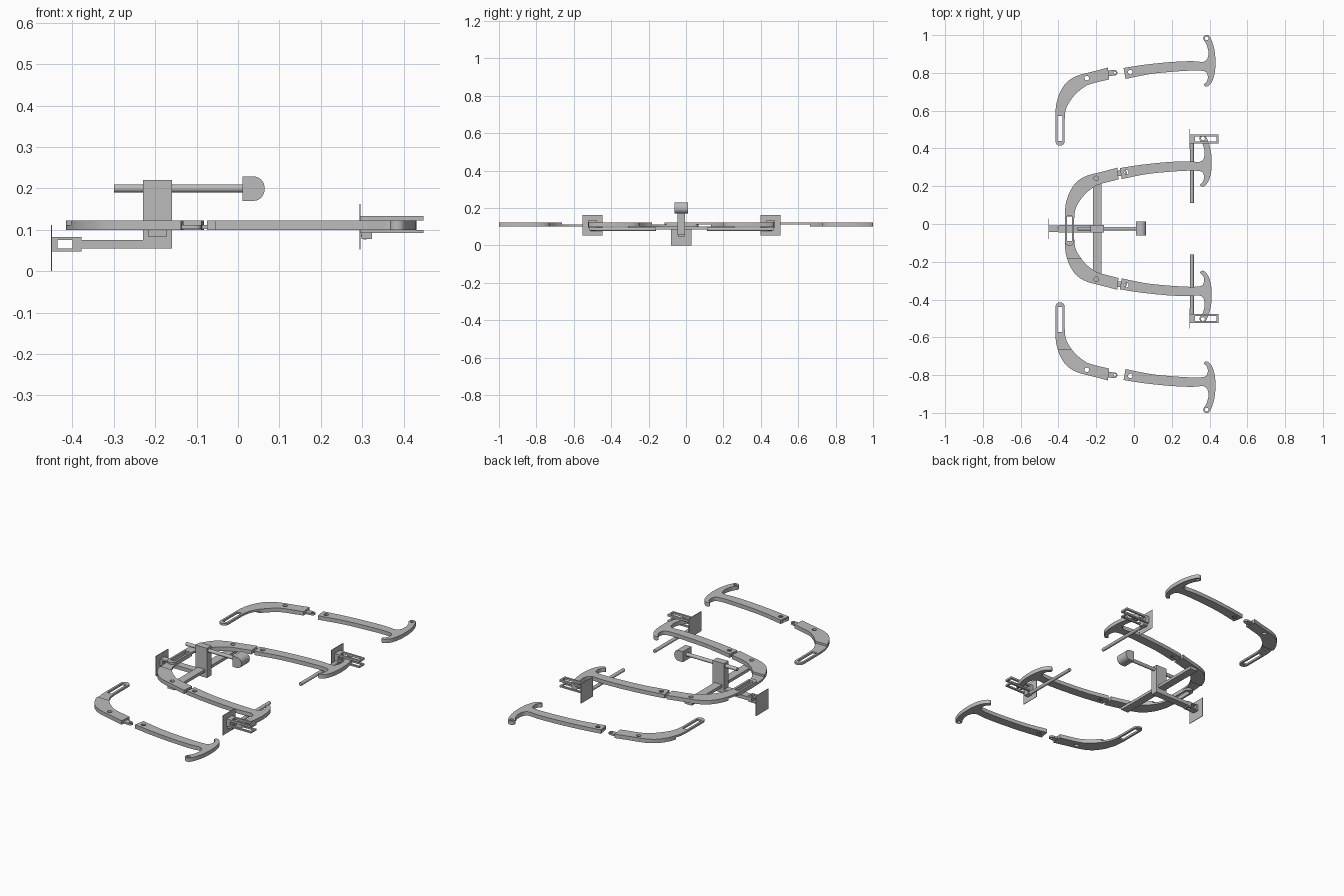
import bpy, bmesh, math
from mathutils import Vector, Matrix

if "Cube" in bpy.data.objects:
    bpy.data.objects.remove(bpy.data.objects["Cube"])

grey = bpy.data.materials.new("plain grey")
grey.diffuse_color = (0.5, 0.5, 0.5, 1)
grey.use_nodes = True
grey.node_tree.nodes["Principled BSDF"].inputs["Base Color"].default_value = grey.diffuse_color
CY = -0.025   # centre line of the assembled frame


def finish(ob, mesh):
    mesh.materials.clear()
    mesh.materials.append(grey)
    bm = bmesh.new()
    bm.from_mesh(mesh)
    bmesh.ops.remove_doubles(bm, verts=bm.verts, dist=1e-5)
    bmesh.ops.recalc_face_normals(bm, faces=bm.faces)
    bm.to_mesh(mesh)
    bm.free()
    bpy.ops.object.select_all(action='DESELECT')
    ob.select_set(True)
    bpy.context.view_layer.objects.active = ob
    bpy.ops.object.shade_smooth_by_angle(angle=math.radians(30))
    return ob


def plate(name, loops, lo, hi, upright=False):
    """Flat outline with holes, thickened from lo to hi (along z, or y if upright)."""
    cu = bpy.data.curves.new(name, 'CURVE')
    cu.dimensions, cu.fill_mode, cu.extrude = '2D', 'BOTH', (hi - lo) / 2
    for loop in loops:
        sp = cu.splines.new('POLY')
        sp.points.add(len(loop) - 1)
        for p, (x, y) in zip(sp.points, loop):
            p.co = (x, y, 0, 1)
        sp.use_cyclic_u = True
    tmp = bpy.data.objects.new(name + "_curve", cu)
    bpy.context.collection.objects.link(tmp)
    dg = bpy.context.evaluated_depsgraph_get()
    mesh = bpy.data.meshes.new_from_object(tmp.evaluated_get(dg))
    bpy.data.objects.remove(tmp)
    mid = (lo + hi) / 2
    if upright:
        mesh.transform(Matrix.Translation((0, mid, 0)) @ Matrix.Rotation(math.pi / 2, 4, 'X'))
    else:
        mesh.transform(Matrix.Translation((0, 0, mid)))
    ob = bpy.data.objects.new(name, mesh)
    bpy.context.collection.objects.link(ob)
    return finish(ob, mesh)


def box(name, x0, x1, y0, y1, z0, z1):
    return plate(name, [[(x0, y0), (x1, y0), (x1, y1), (x0, y1)]], z0, z1)


def rod(name, a, b, r):
    a, b = Vector(a), Vector(b)
    bpy.ops.mesh.primitive_cylinder_add(
        vertices=32, radius=r, depth=(b - a).length, location=(a + b) / 2,
        rotation=(b - a).to_track_quat('Z', 'Y').to_euler())
    ob = bpy.context.object
    ob.name = name
    return finish(ob, ob.data)


def smooth(pts, n=5):
    """Rounded path through the points."""
    p = [Vector(q) for q in pts]
    p = [2 * p[0] - p[1]] + p + [2 * p[-1] - p[-2]]
    out = []
    for i in range(1, len(p) - 2):
        a, b, c, d = p[i - 1:i + 3]
        for k in range(n):
            t = k / n
            out.append(0.5 * (2 * b + (c - a) * t + (2 * a - 5 * b + 4 * c - d) * t * t
                              + (3 * b - a - 3 * c + d) * t ** 3))
    return [(v.x, v.y) for v in out + [p[-2]]]


def arc(cx, cy, r, a0, a1, n=12):
    return [(cx + r * math.cos(math.radians(a0 + (a1 - a0) * i / n)),
             cy + r * math.sin(math.radians(a0 + (a1 - a0) * i / n))) for i in range(n + 1)]


def circle(cx, cy, r):
    return arc(cx, cy, r, 0, 360, 24)[:-1]


def slot(x0, x1, y0, y1):
    return [(x0, y0), (x1, y0), (x1, y1), (x0, y1)]


# outlines of one half of the frame, in its pulled-apart position
ARM = smooth([(-.055, .826), (.055, .843), (.19, .857), (.295, .862), (.335, .860), (.368, .859),
              (.388, .875), (.394, .91), (.384, .95), (.368, .976), (.370, .993), (.385, 1.0),
              (.402, .990), (.420, .945), (.430, .89), (.430, .82), (.418, .765), (.400, .737),
              (.382, .727), (.370, .738), (.385, .753), (.391, .778), (.383, .803), (.36, .811),
              (.30, .812), (.19, .805), (.08, .793), (-.045, .768)])
ARM_HOLES = [circle(.385, .983, .010), circle(-.02, .804, .012)]
BEND = (smooth([(-.404, .663), (-.388, .705), (-.353, .753), (-.30, .785), (-.21, .809), (-.138, .828)])
        + smooth([(-.132, .766), (-.236, .739), (-.273, .718), (-.305, .692), (-.33, .663)]))
BEND_HOLES = [circle(-.25, .772, .012)]
LINK = (smooth([(-.33, .663), (-.353, .626), (-.364, .59), (-.367, .55)])
        + arc(-.3915, .439, .0245, 0, -180)
        + smooth([(-.416, .55), (-.415, .60), (-.411, .637), (-.404, .663)]))
LINK_HOLES = [slot(-.405, -.379, .44, .573)]
TONGUE = [(-.145, .784), (-.12, .784)] + arc(-.102, .801, .014, -90, 90) + [(-.12, .815), (-.145, .81)]
TONGUE_HOLES = [circle(-.102, .801, .007)]


def half_frame(name, dx_bend, dx_arm, dy, s, c):
    def put(loops, dx):
        return [[(x + dx, s * (y + dy) + c) for x, y in lp] for lp in loops]
    zl = (.111, .122) if s > 0 else (.1, .111)
    # side arm with hooked end and a socket for the tongue
    arm = plate(name + "_side_arm", put([ARM] + ARM_HOLES, dx_arm), .1, .122)
    cut = plate("socket_cutter", put([slot(-.09, .005, .784, .818)], dx_arm), .101, .113)
    m = arm.modifiers.new("socket", 'BOOLEAN')
    m.object, m.operation, m.solver = cut, 'DIFFERENCE', 'EXACT'
    bpy.context.view_layer.objects.active = arm
    bpy.ops.object.modifier_apply(modifier="socket")
    bpy.data.objects.remove(cut)
    # curved bend, half-thickness slotted link and tongue
    plate(name + "_bend", put([BEND] + BEND_HOLES, dx_bend), .1, .122)
    plate(name + "_slotted_link", put([LINK] + LINK_HOLES, dx_bend), *zl)
    plate(name + "_tongue", put([TONGUE] + TONGUE_HOLES, dx_bend), .102, .112)


half_frame("spare_back", 0, 0, 0, 1, 0)
half_frame("spare_front", 0, 0, 0, -1, 0)
half_frame("frame_back", .05, -.02, -.53, 1, 0)
half_frame("frame_front", .05, -.02, -.53, -1, 2 * CY)

# end clamps: fork, square pad and inward rod on each hooked end
for side, s in (("back", 1), ("front", -1)):
    def ys(a, b):
        return sorted((CY + s * (a - CY), CY + s * (b - CY)))
    y0, y1 = ys(.427, .475)
    h0, h1 = ys(.438, .464)
    for level, lo, hi in (("upper", .122, .133), ("lower", .092, .100)):
        plate(f"{side}_fork_{level}", [slot(.296, .448, y0, y1), slot(.322, .438, h0, h1)], lo, hi)
    box(f"{side}_fork_web", .296, .318, y0, y1, .1, .122)
    p0, p1 = ys(.397, .504)
    box(f"{side}_pad", .2935, .2965, p0, p1, .052, .162)
    r0, r1 = ys(.111, .46)
    rod(f"{side}_inward_rod", (.307, r0, .086), (.307, r1, .086), .0095)
    b0, b1 = ys(.435, .467)
    box(f"{side}_rod_mount", .298, .324, b0, b1, .078, .092)

# cross bar under the frame
box("cross_bar", -.218, -.172, CY - .285, CY + .285, .084, .1)

# centre post with forward foot
plate("centre_post", [[(-.40, .055), (-.16, .055), (-.16, .22), (-.23, .22), (-.23, .075), (-.40, .075)]],
      CY - .02, CY + .02, upright=True)

# left clamp: short fork and square pad
for level, lo, hi in (("upper", .075, .082), ("lower", .048, .055)):
    plate(f"left_fork_{level}", [slot(-.449, -.378, CY - .018, CY + .018), circle(-.395, CY, .010)], lo, hi)
box("left_fork_web", -.449, -.436, CY - .018, CY + .018, .055, .075)
box("left_pad", -.452, -.449, CY - .054, CY + .054, 0, .112)

# top rod and rounded knob
rod("top_rod", (-.30, CY, .2), (.015, CY, .2), .010)
KNOB = [(.011, .17), (.037, .17)] + arc(.037, .197, .027, -90, 0)[1:] + arc(.037, .202, .027, 0, 90) + [(.011, .229)]
plate("knob", [KNOB], CY - .037, CY + .037, upright=True)
